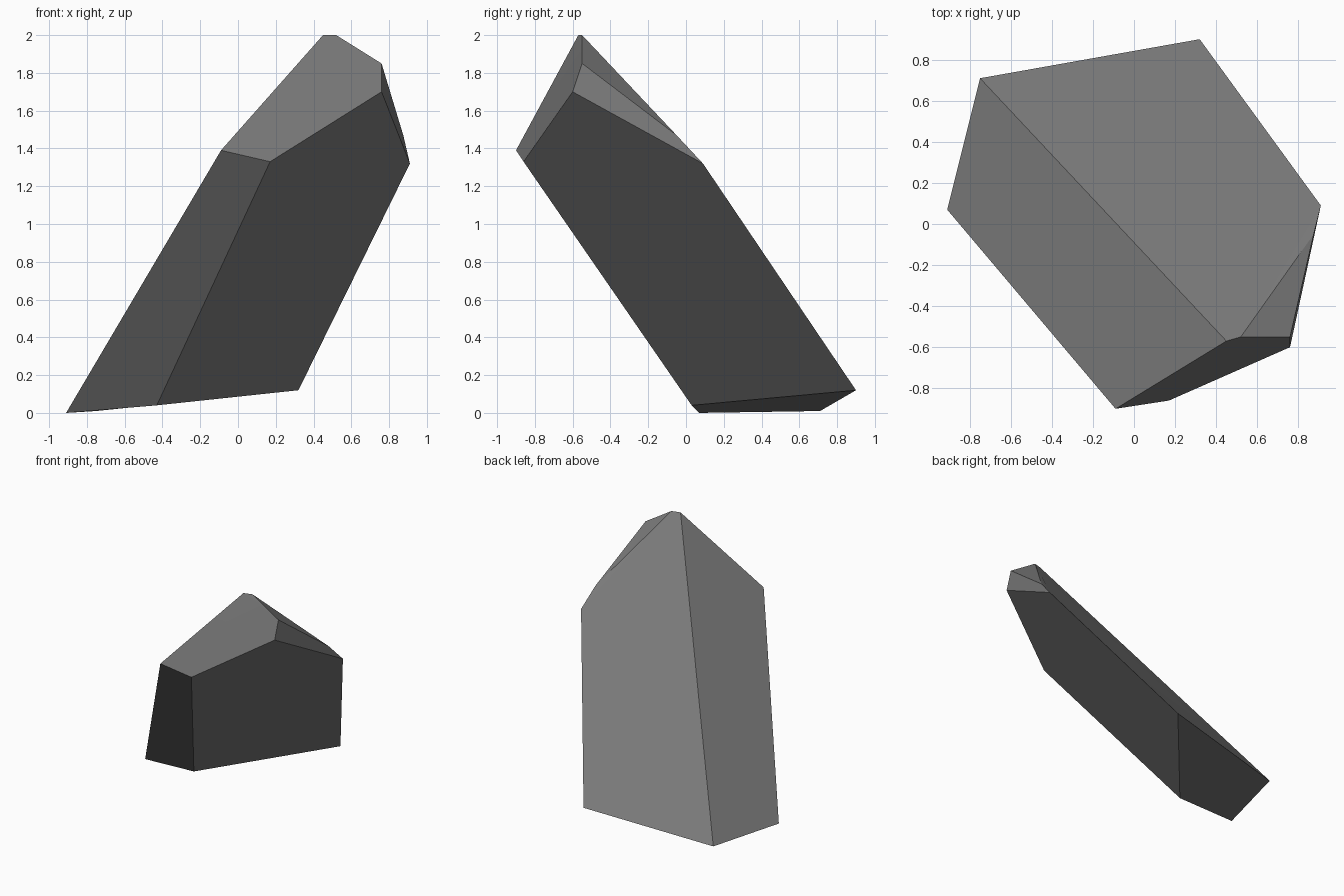
import bpy, bmesh

if "Cube" in bpy.data.objects:
    bpy.data.objects.remove(bpy.data.objects["Cube"])

# Crystal corners: slanted base, then the faceted tip
base = [(-0.91, 0.07, 0.0), (-0.43, 0.03, 0.04), (0.32, 0.90, 0.12), (-0.75, 0.71, 0.01)]
shoulder = [(-0.09, -0.90, 1.39), (0.17, -0.86, 1.33), (0.76, -0.60, 1.70), (0.91, 0.09, 1.32)]
tip = [(0.45, -0.57, 2.0), (0.52, -0.55, 2.0), (0.76, -0.55, 1.85), (0.875, -0.05, 1.47)]

# Convex shard wrapped around the corners
bm = bmesh.new()
for p in base + shoulder + tip:
    bm.verts.new(p)
bmesh.ops.convex_hull(bm, input=bm.verts)
bmesh.ops.dissolve_limit(bm, angle_limit=0.03, verts=bm.verts, edges=bm.edges)
bmesh.ops.recalc_face_normals(bm, faces=bm.faces)
mesh = bpy.data.meshes.new("crystal_shard")
bm.to_mesh(mesh)
bm.free()
shard = bpy.data.objects.new("crystal_shard", mesh)
bpy.context.collection.objects.link(shard)

# Single grey stone colour
mat = bpy.data.materials.new("stone grey")
mat.diffuse_color = (0.2, 0.2, 0.2, 1)
mat.use_nodes = True
mat.node_tree.nodes["Principled BSDF"].inputs["Base Color"].default_value = mat.diffuse_color
mesh.materials.append(mat)

# Smooth the gently curved back, keep the cut edges sharp
bpy.context.view_layer.objects.active = shard
shard.select_set(True)
bpy.ops.object.shade_smooth_by_angle(angle=0.5236)
